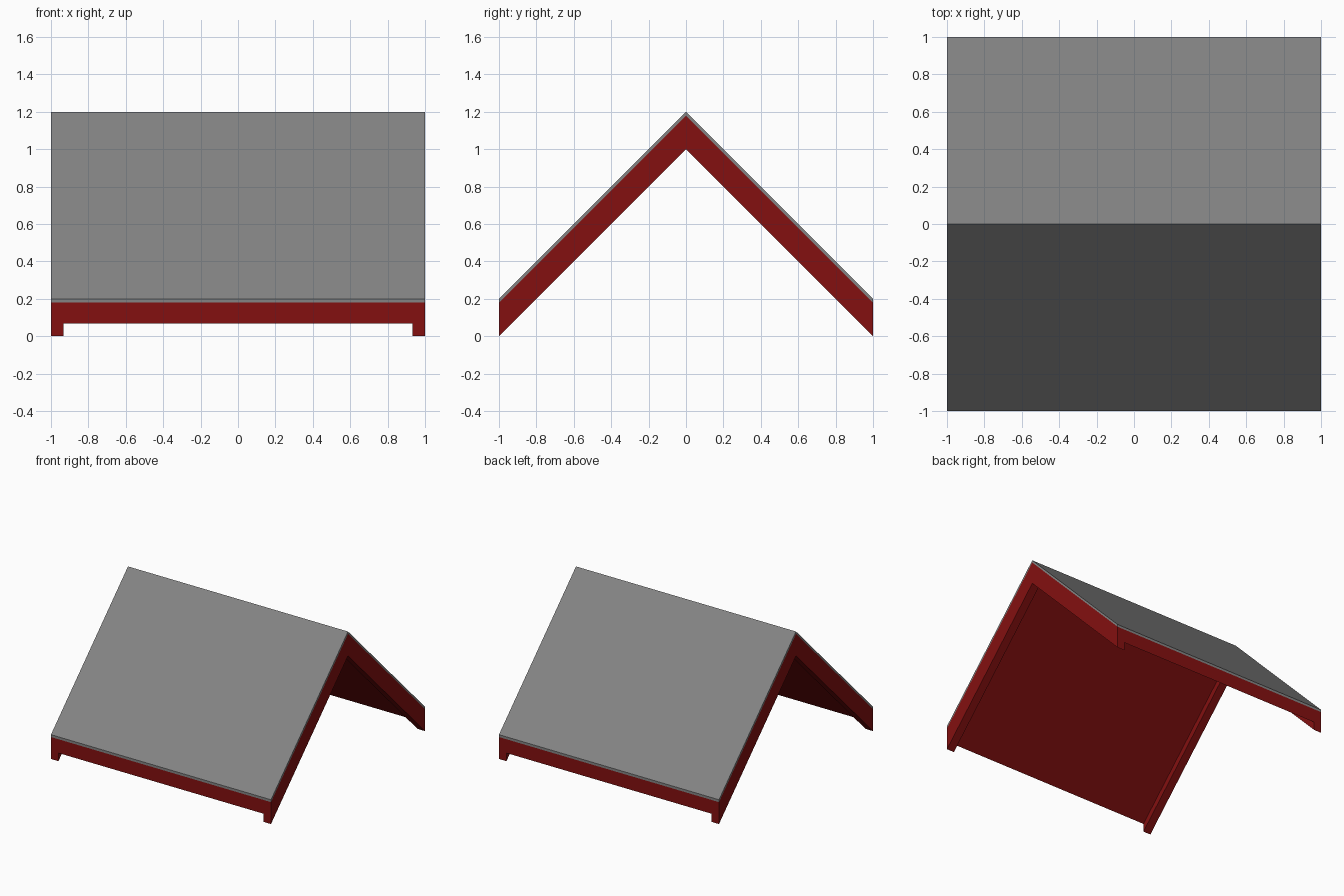
import bpy

cube = bpy.data.objects.get("Cube")
if cube:
    bpy.data.objects.remove(cube, do_unlink=True)


def make_material(name, colour):
    mat = bpy.data.materials.new(name)
    mat.use_nodes = True
    mat.diffuse_color = colour
    mat.node_tree.nodes["Principled BSDF"].inputs["Base Color"].default_value = colour
    return mat


def chevron(name, x0, x1, low, high, mat):
    """Extrude an inverted V along x; low and high are its heights at the eaves."""
    profile = [(-1, low), (0, low + 1), (1, low), (1, high), (0, high + 1), (-1, high)]
    n = len(profile)
    verts = [(x, y, z) for x in (x0, x1) for y, z in profile]
    faces = [(i, i + n, (i + 1) % n + n, (i + 1) % n) for i in range(n)]
    # Gable ends, each split at the ridge
    for front, back in (((0, 1, 4, 5), (1, 2, 3, 4)),):
        for quad in (front, back):
            faces.append(quad)
            faces.append(tuple(i + n for i in reversed(quad)))
    mesh = bpy.data.meshes.new(name)
    mesh.from_pydata(verts, [], faces)
    mesh.materials.append(mat)
    mesh.validate()
    obj = bpy.data.objects.new(name, mesh)
    bpy.context.collection.objects.link(obj)
    return obj


red = make_material("dark red", (0.23, 0.005, 0.005, 1))
grey = make_material("slate grey", (0.23, 0.23, 0.23, 1))

EDGE = 0.932    # inner side of the gable boards
COVER = 0.18    # underside of the thin roof covering at the eaves

# Thin covering, thick roof deck and a deeper board along each gable
chevron("roof_covering", -1, 1, COVER, 0.2, grey)
chevron("roof_deck", -EDGE, EDGE, 0.067, COVER, red)
chevron("right_gable_board", -1, -EDGE, 0, COVER, red)
chevron("left_gable_board", EDGE, 1, 0, COVER, red)
